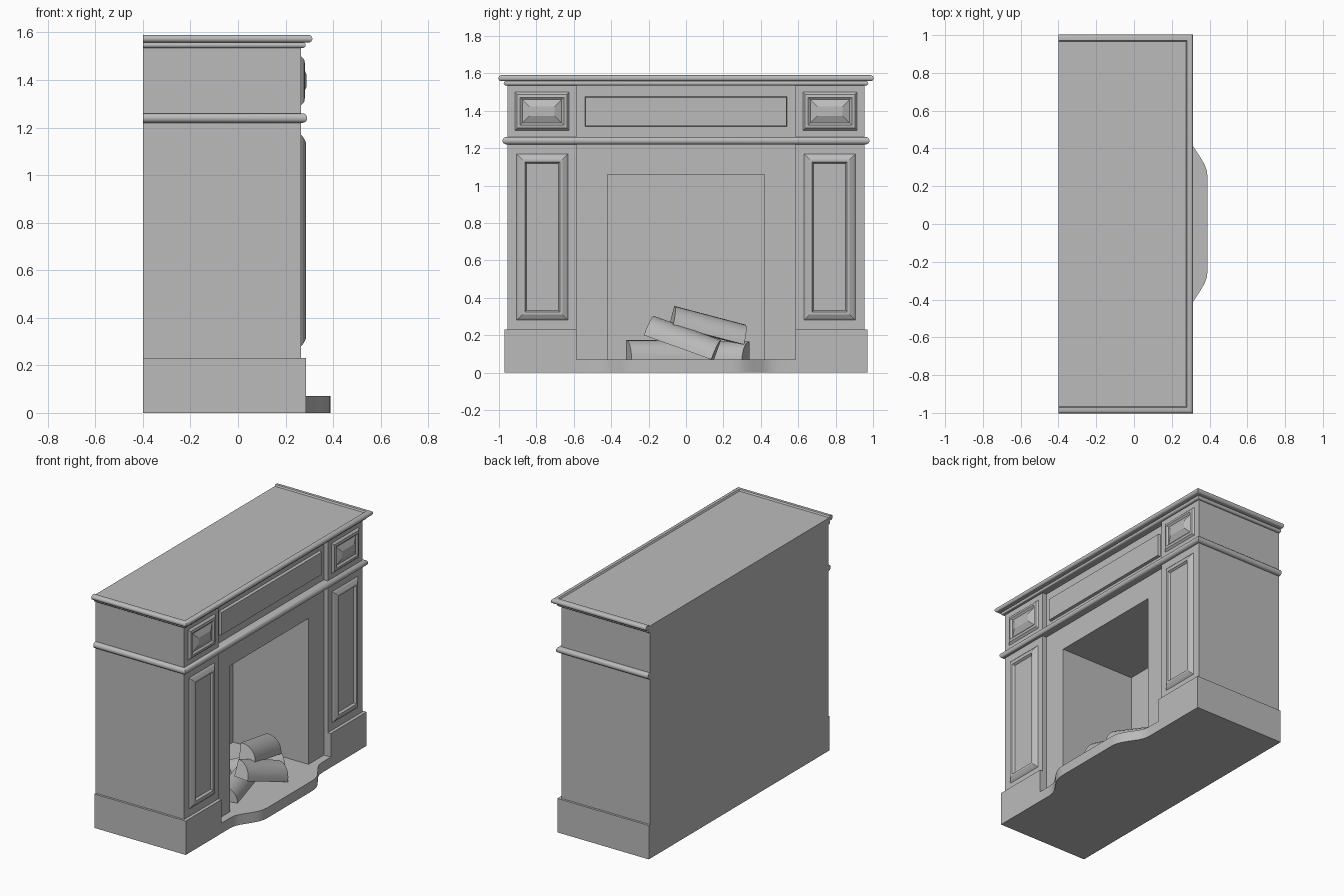
import bpy, bmesh
from math import pi, sin, cos, radians
from mathutils import Vector, Matrix

cube = bpy.data.objects.get("Cube")
if cube:
    bpy.data.objects.remove(cube, do_unlink=True)

stone = bpy.data.materials.new("warm_grey")
stone.use_nodes = True
grey = (0.5, 0.5, 0.5, 1)
stone.diffuse_color = grey
stone.node_tree.nodes["Principled BSDF"].inputs["Base Color"].default_value = grey

BACK, FRONT, SIDE, INNER, RECESS = -0.4, 0.265, 0.955, 0.585, 0.235


def finish(name, bm, smooth=False):
    bmesh.ops.recalc_face_normals(bm, faces=bm.faces)
    mesh = bpy.data.meshes.new(name)
    bm.to_mesh(mesh)
    bm.free()
    mesh.materials.append(stone)
    obj = bpy.data.objects.new(name, mesh)
    bpy.context.collection.objects.link(obj)
    if smooth:
        bpy.ops.object.select_all(action="DESELECT")
        obj.select_set(True)
        bpy.context.view_layer.objects.active = obj
        bpy.ops.object.shade_smooth_by_angle(angle=radians(35))
    return obj


def box(name, x, y, z):
    bm = bmesh.new()
    bmesh.ops.create_cube(bm, size=1)
    for v in bm.verts:
        v.co = [r[0] if c < 0 else r[1] for c, r in zip(v.co, (x, y, z))]
    return finish(name, bm)


def skin(name, rings, smooth=False):
    """Join matching closed rings of points and cap both ends."""
    bm = bmesh.new()
    loops = [[bm.verts.new(p) for p in ring] for ring in rings]
    n = len(loops[0])
    for a, b in zip(loops, loops[1:]):
        for i in range(n):
            j = (i + 1) % n
            bm.faces.new((a[i], a[j], b[j], b[i]))
    bm.faces.new(loops[0])
    bm.faces.new(loops[-1])
    return finish(name, bm, smooth)


def moulding(name, profile):
    """Sweep an (outward, z) profile around the two sides and front."""
    def station(x, s):
        return [(BACK if x is None else x + d, s * (SIDE + d), z) for d, z in profile]
    skin(name, [station(None, -1), station(FRONT, -1),
                station(FRONT, 1), station(None, 1)], True)


def half_round(d, z, r, steps=8):
    return [(d + r * cos(t), z + r * sin(t))
            for t in (-pi / 2 + pi * i / steps for i in range(steps + 1))]


def panel(name, x, y, z, steps):
    """Stack of (inset, height) rectangles forming a framed panel."""
    rings = []
    for d, h in steps:
        rings.append([(x + h, y[0] + d, z[0] + d), (x + h, y[1] - d, z[0] + d),
                      (x + h, y[1] - d, z[1] - d), (x + h, y[0] + d, z[1] - d)])
    skin(name, rings)


# Central wall with the firebox cut into it
wall = box("central_wall", (BACK, RECESS), (-INNER, INNER), (0, 1.55))
cutter = box("firebox_cutter", (-0.33, 0.5), (-0.42, 0.42), (0.07, 1.06))
cutter.hide_render = True
cutter.hide_viewport = True
cut = wall.modifiers.new("firebox", "BOOLEAN")
cut.object = cutter
cut.solver = "EXACT"

# Pilasters, plinths and their panels
tall_steps = [(0, 0), (0.01, 0.009), (0.03, 0.02), (0.043, 0.02), (0.052, 0.006)]
small_steps = [(0, 0), (0.012, 0.013), (0.028, 0.016), (0.04, 0.006), (0.078, 0.024)]
for s, side in ((-1, "right"), (1, "left")):
    def span(a, b):
        return tuple(sorted((s * a, s * b)))
    box(side + "_pilaster", (BACK, FRONT), span(INNER, SIDE), (0.22, 1.55))
    plinth = box(side + "_plinth", (BACK, 0.287), span(INNER, 0.97), (0, 0.23))
    panel(side + "_tall_panel", FRONT, span(0.63, 0.905), (0.28, 1.17), tall_steps)
    panel(side + "_small_panel", FRONT, span(0.625, 0.915), (1.295, 1.5), small_steps)

# Frieze panel
panel("frieze_panel", RECESS, (-0.54, 0.54), (1.315, 1.475), [(0, 0), (0.004, 0.018)])

# Mouldings and mantel shelf
moulding("middle_moulding", [(-0.05, 1.22)] + half_round(0.006, 1.24, 0.02) + [(-0.05, 1.26)])
moulding("shelf_moulding",
         [(-0.05, 1.535)] + half_round(0.008, 1.547, 0.012, 6)
         + half_round(0.032, 1.574, 0.016) + [(0.016, 1.59), (0.01, 1.58), (-0.05, 1.58)])
box("shelf_top", (BACK, 0.25), (-0.94, 0.94), (1.54, 1.58))

# Hearth slab with a swept front
edge = [(0.287, INNER), (0.287, 0.49), (0.293, 0.45), (0.31, 0.415), (0.35, 0.355),
        (0.374, 0.315), (0.386, 0.28), (0.39, 0.24)]
outline = ([(0.2, INNER)] + edge + [(x, -y) for x, y in reversed(edge)] + [(0.2, -INNER)])
skin("hearth", [[(x, y, z) for x, y in outline] for z in (0, 0.07)], True)


# Split logs: wedge section with a rounded back
def split_log(name, a, b, r, roll):
    a, b = Vector(a), Vector(b)
    axis = (b - a).normalized()
    u = axis.cross(Vector((0, 0, 1))).normalized()
    v = u.cross(axis)
    turn = Matrix.Rotation(radians(roll), 3, axis)
    section = [Vector((0, 0, 0))]
    section += [turn @ (u * cos(t) + v * sin(t)) * r for t in (pi / 2 * i / 6 for i in range(7))]
    skin(name, [[p + q for q in section] for p in (a, b)], True)


split_log("front_log", (0.1, -0.32, 0.07), (-0.02, 0.1, 0.07), 0.105, 0)
split_log("rear_log", (-0.1, 0.0, 0.07), (0.06, 0.34, 0.07), 0.095, 0)
split_log("leaning_log", (0.12, -0.21, 0.2), (0.17, 0.15, 0.07), 0.11, 0)
split_log("top_log", (0.07, -0.09, 0.25), (0.0, 0.29, 0.15), 0.11, 0)
